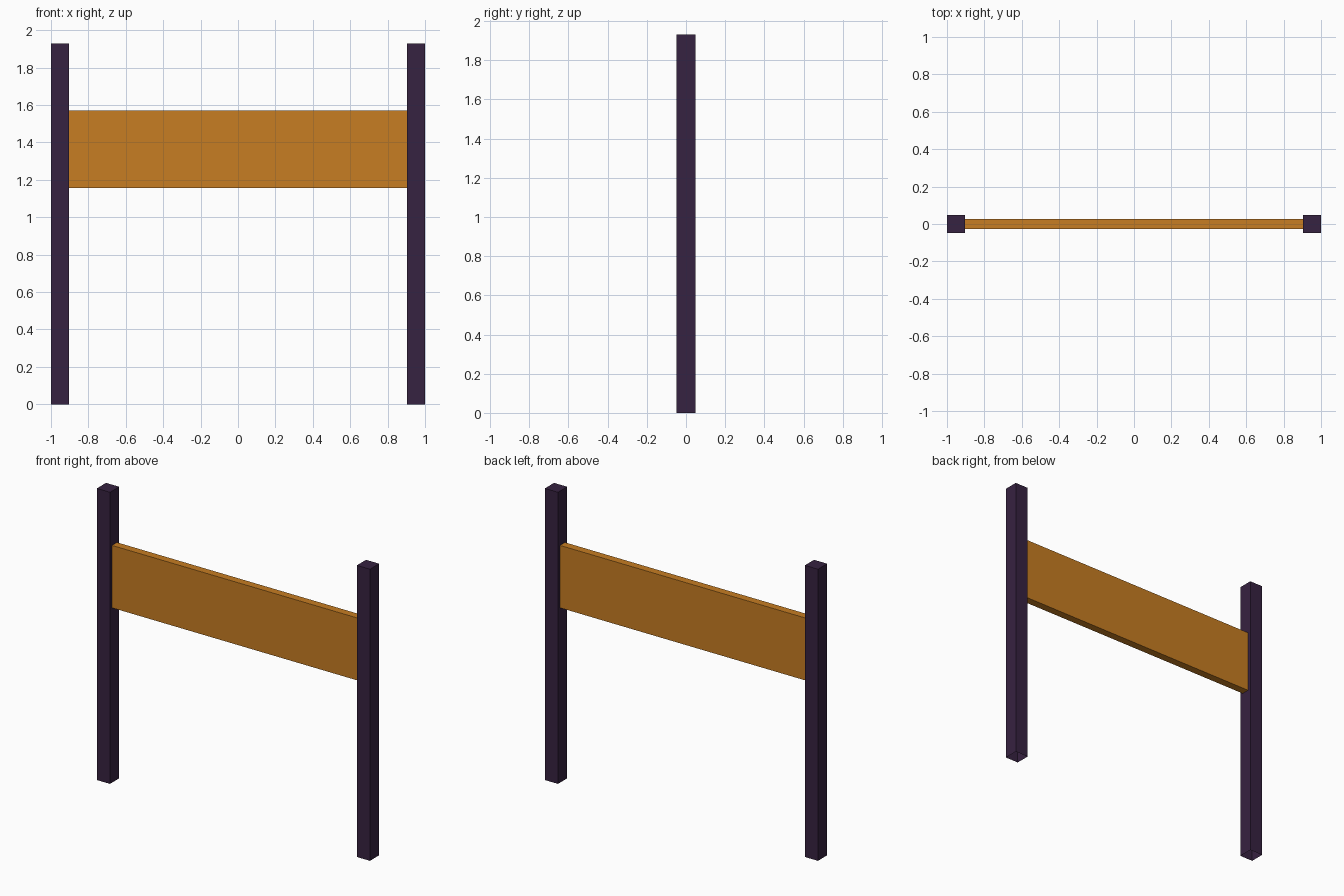
import bpy, bmesh
from mathutils import Vector

if "Cube" in bpy.data.objects:
    bpy.data.objects.remove(bpy.data.objects["Cube"])


def material(name, rgb):
    m = bpy.data.materials.new(name)
    m.diffuse_color = (*rgb, 1.0)
    m.use_nodes = True
    m.node_tree.nodes["Principled BSDF"].inputs["Base Color"].default_value = m.diffuse_color
    return m


def box(name, lo, hi, mat, open_bottom=False):
    lo, hi = Vector(lo), Vector(hi)
    bm = bmesh.new()
    bmesh.ops.create_cube(bm, size=1.0)
    bmesh.ops.scale(bm, vec=hi - lo, verts=bm.verts)
    bmesh.ops.translate(bm, vec=(lo + hi) / 2, verts=bm.verts)
    if open_bottom:
        bm.normal_update()
        under = [f for f in bm.faces if f.normal.z < -0.5]
        bmesh.ops.delete(bm, geom=under, context='FACES_ONLY')
    mesh = bpy.data.meshes.new(name)
    bm.to_mesh(mesh)
    bm.free()
    mesh.materials.append(mat)
    obj = bpy.data.objects.new(name, mesh)
    bpy.context.collection.objects.link(obj)
    return obj


purple = material("dark purple", (0.037, 0.016, 0.052))
orange = material("orange wood", (0.571, 0.205, 0.016))

POST = 0.096      # post width
HEIGHT = 1.93

# two square posts, open underneath
for side, x in (("left", -1.0), ("right", 1.0 - POST)):
    box(side + "_post", (x, -POST / 2, 0), (x + POST, POST / 2, HEIGHT),
        purple, open_bottom=True)

# board spanning between the posts
inner = 1.0 - POST
box("board", (-inner, -0.026, 1.157), (inner, 0.026, 1.57), orange)
